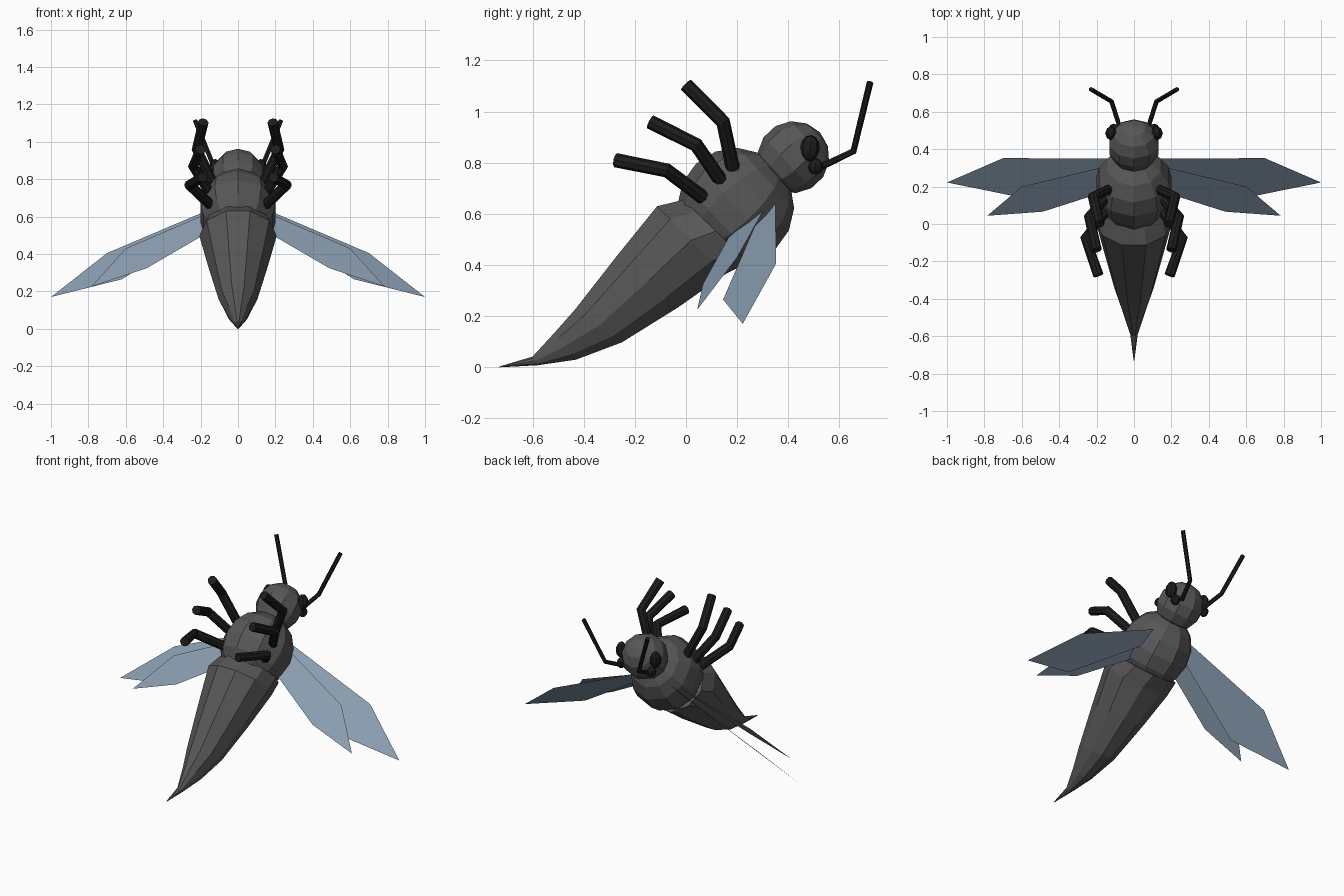
import bpy, bmesh, math
from mathutils import Vector, Matrix

if "Cube" in bpy.data.objects:
    bpy.data.objects.remove(bpy.data.objects["Cube"])


def material(name, rgb):
    m = bpy.data.materials.new(name)
    m.diffuse_color = (*rgb, 1)
    m.use_nodes = True
    m.node_tree.nodes["Principled BSDF"].inputs["Base Color"].default_value = m.diffuse_color
    return m


GREY = material("charcoal body", (0.095, 0.095, 0.095))
BLACK = material("black limbs", (0.012, 0.012, 0.012))
BLUE = material("blue grey wing", (0.25, 0.335, 0.43))


def finish(bm, name, mat):
    bmesh.ops.recalc_face_normals(bm, faces=bm.faces)
    me = bpy.data.meshes.new(name)
    bm.to_mesh(me)
    bm.free()
    me.materials.append(mat)
    ob = bpy.data.objects.new(name, me)
    bpy.context.collection.objects.link(ob)
    return ob


def ball(name, centre, radii, mat, tilt, segs=10, rings=7):
    """Faceted ellipsoid whose poles are tilted about x."""
    bm = bmesh.new()
    bmesh.ops.create_uvsphere(bm, u_segments=segs, v_segments=rings, radius=1)
    m = (Matrix.Translation(centre) @ Matrix.Rotation(tilt, 4, 'X')
         @ Matrix.Diagonal((*radii, 1)))
    bmesh.ops.transform(bm, matrix=m, verts=bm.verts)
    return finish(bm, name, mat)


def bridge(bm, rings):
    n = len(rings[0])
    for a, b in zip(rings, rings[1:]):
        for i in range(n):
            j = (i + 1) % n
            bm.faces.new((a[i], a[j], b[j], b[i]))
    bm.faces.new(rings[0])
    bm.faces.new(rings[-1])


def tube(name, points, radius, mat, sides=8):
    """Bent rod with a mitred joint."""
    bm = bmesh.new()
    pts = [Vector(p) for p in points]
    rings = []
    for k, p in enumerate(pts):
        d_in = (p - pts[k - 1]).normalized() if k else None
        d_out = (pts[k + 1] - p).normalized() if k < len(pts) - 1 else None
        t = ((d_in or d_out) + (d_out or d_in)).normalized()
        u = t.cross(Vector((1, 0, 0))).normalized()
        v = t.cross(u)
        rings.append([bm.verts.new(p + radius * (math.cos(a) * u + math.sin(a) * v))
                      for a in (2 * math.pi * i / sides for i in range(sides))])
    bridge(bm, rings)
    return finish(bm, name, mat)


# Head and thorax
TILT = -math.radians(47)
ball("head", (0, 0.42, 0.822), (0.14, 0.14, 0.142), GREY, TILT)
ball("thorax", (0, 0.195, 0.63), (0.212, 0.228, 0.228), GREY, TILT, 10, 8)

# Abdomen: top (y, z), bottom (y, z), half width
stations = [
    ((-0.01, 0.655), (0.245, 0.41), 0.19),
    ((-0.113, 0.63), (0.155, 0.365), 0.207),
    ((-0.27, 0.436), (-0.03, 0.235), 0.16),
    ((-0.435, 0.225), (-0.25, 0.098), 0.105),
    ((-0.51, 0.14), (-0.43, 0.03), 0.06),
    ((-0.60, 0.042), (-0.58, 0.008), 0.02),
    ((-0.73, 0.003), (-0.73, 0.0), 0.002),
]
bm = bmesh.new()
rings = []
SIDES = 10
for top, bottom, w in stations:
    t, b = Vector((0, *top)), Vector((0, *bottom))
    c, h = (t + b) / 2, (t - b) / 2
    rings.append([bm.verts.new(c + h * math.sin(a) / math.cos(math.pi / SIDES)
                               + Vector((w * math.cos(a), 0, 0)))
                  for a in (2 * math.pi * i / SIDES for i in range(SIDES))])
bridge(bm, rings)
finish(bm, "abdomen", GREY)

# Limb paths for the right side
legs = {
    "front_leg": [(0.13, 0.185, 0.77), (0.22, 0.145, 0.96), (0.185, 0.0, 1.105)],
    "middle_leg": [(0.14, 0.15, 0.71), (0.24, 0.04, 0.87), (0.20, -0.14, 0.96)],
    "rear_leg": [(0.15, 0.065, 0.665), (0.26, -0.075, 0.77), (0.19, -0.275, 0.81)],
}
antenna = [(0.08, 0.53, 0.785), (0.12, 0.655, 0.845), (0.23, 0.72, 1.115)]
wings = {
    "fore_wing": [(0.1, 0.35, 0.66), (0.70, 0.352, 0.405), (1.0, 0.222, 0.17),
                  (0.62, 0.145, 0.265), (0.1, 0.29, 0.60)],
    "hind_wing": [(0.1, 0.32, 0.645), (0.60, 0.20, 0.43), (0.785, 0.044, 0.225),
                  (0.487, 0.066, 0.325), (0.1, 0.19, 0.55)],
}

for s, side in ((1, "right"), (-1, "left")):
    def flip(path):
        return [(s * x, y, z) for x, y, z in path]

    for name, path in legs.items():
        tube(f"{side}_{name}", flip(path), 0.028, BLACK)
    tube(f"{side}_antenna", flip(antenna), 0.013, BLACK, 6)

    # Wings are single thin sheets
    for name, path in wings.items():
        bm = bmesh.new()
        bm.faces.new([bm.verts.new(p) for p in flip(path)])
        finish(bm, f"{side}_{name}", BLUE)

    # Large eye and small lower eye
    ball(f"{side}_eye", (s * 0.122, 0.485, 0.857), (0.032, 0.038, 0.052), BLACK, -0.1, 8, 6)
    ball(f"{side}_lower_eye", (s * 0.108, 0.507, 0.785), (0.028, 0.03, 0.032), BLACK, 0, 8, 6)
